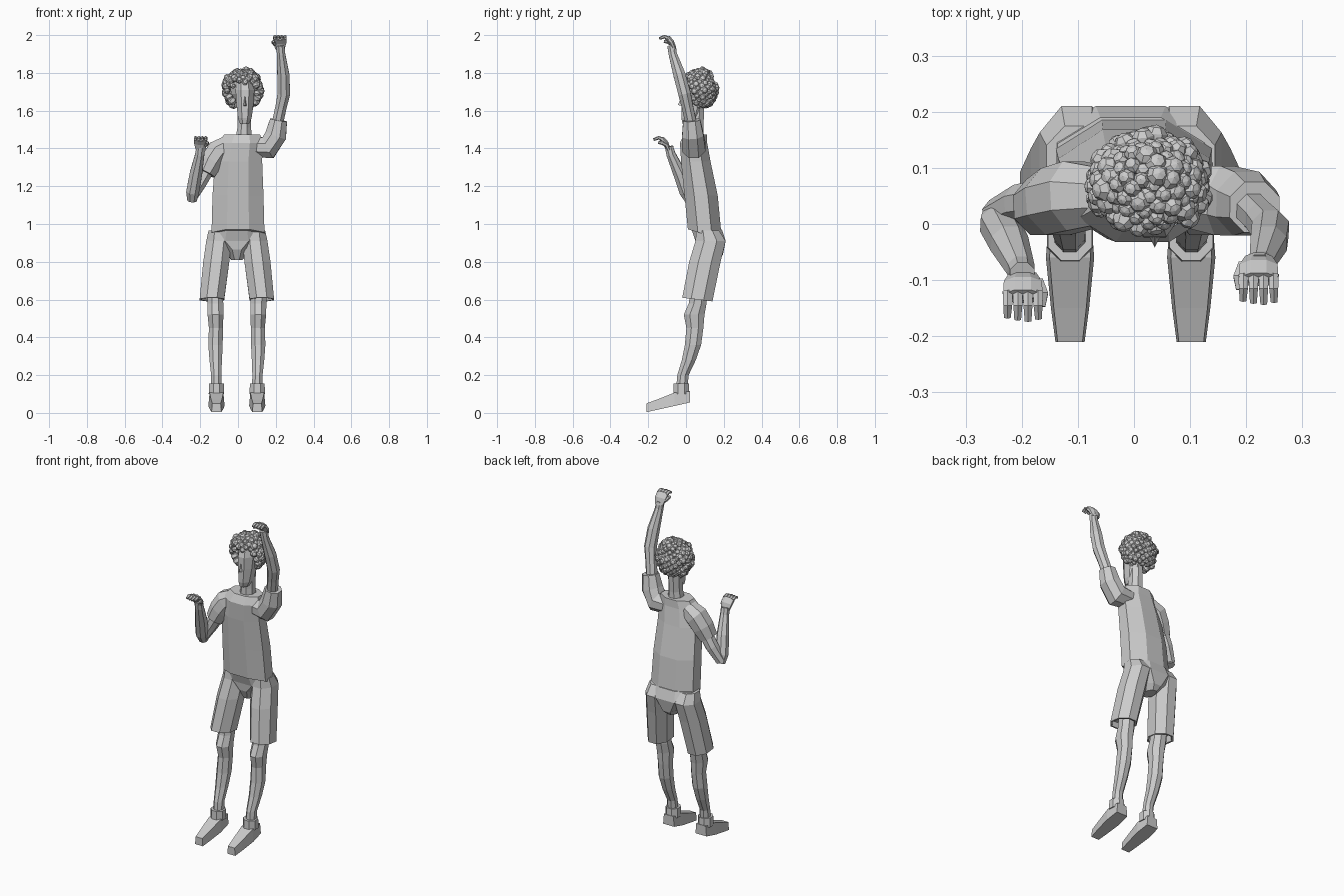
import bpy, bmesh, math, random
from mathutils import Vector, Matrix

random.seed(4)
cube = bpy.data.objects.get("Cube")
if cube:
    bpy.data.objects.remove(cube, do_unlink=True)

GREY = (0.6, 0.6, 0.6, 1)
clay = bpy.data.materials.new("plain_grey")
clay.use_nodes = True
clay.diffuse_color = GREY
clay.node_tree.nodes["Principled BSDF"].inputs["Base Color"].default_value = GREY


def finish(name, bm):
    bmesh.ops.recalc_face_normals(bm, faces=bm.faces)
    mesh = bpy.data.meshes.new(name)
    bm.to_mesh(mesh)
    bm.free()
    mesh.materials.append(clay)
    obj = bpy.data.objects.new(name, mesh)
    bpy.context.collection.objects.link(obj)
    return obj


def skin(name, rings):
    """Bridge rings of points and cap both ends."""
    bm = bmesh.new()
    loops = [[bm.verts.new(p) for p in ring] for ring in rings]
    n = len(loops[0])
    for low, high in zip(loops, loops[1:]):
        for i in range(n):
            j = (i + 1) % n
            bm.faces.new((low[i], low[j], high[j], high[i]))
    bm.faces.new(loops[0])
    bm.faces.new(loops[-1])
    return finish(name, bm)


def polygon(n):
    """Unit polygon with flat sides facing the axes."""
    k = 1 / math.cos(math.pi / n)
    return [(k * math.cos((i + 0.5) * math.tau / n), k * math.sin((i + 0.5) * math.tau / n))
            for i in range(n)]


def stack(name, levels, n=8, tilts=None):
    """Level rings: centre x, y, z and half widths; tilt slopes a ring along y."""
    tilts = tilts or {}
    return skin(name, [[(x + a * u, y + b * v, z + tilts.get(k, 0) * b * v) for u, v in polygon(n)]
                       for k, (x, y, z, a, b) in enumerate(levels)])


def tube(name, path, n=8, flat=1.0):
    """Rings across a path of x, y, z, radius; flat thins them."""
    pts = [Vector(p[:3]) for p in path]
    whole = (pts[-1] - pts[0]).normalized()
    rings = []
    for i, p in enumerate(pts):
        t = (pts[min(i + 1, len(pts) - 1)] - pts[max(i - 1, 0)]).normalized()
        if abs(whole.y) > 0.7:
            side = Vector((1, 0, 0))
            side = (side - t * side.dot(t)).normalized()
            deep = t.cross(side)
        else:
            deep = Vector((0, 1, 0))
            deep = (deep - t * deep.dot(t)).normalized()
            side = deep.cross(t)
        r = path[i][3]
        rings.append([p + side * u * r + deep * v * r * flat for u, v in polygon(n)])
    return skin(name, rings)


# Shirt and pelvis
stack("shirt", [(0, .10, .945, .14, .09), (0, .08, 1.15, .135, .088), (.003, .052, 1.33, .125, .078),
                (.015, .04, 1.43, .115, .072), (.022, .05, 1.475, .095, .06)], tilts={0: -.3})
stack("pelvis", [(-.006, .125, .81, .03, .045), (-.006, .125, .85, .06, .07),
                 (-.006, .13, .91, .15, .08), (-.006, .11, .97, .13, .08)], tilts={1: -.2})

# Shorts, legs and feet, mirrored about the stance line
STANCE = -0.006
for word, s in (("left", 1), ("right", -1)):
    def place(levels):
        return [(STANCE + s * (x - STANCE), *rest) for x, *rest in levels]

    stack(word + "_shorts_leg", place([
        (.125, .06, .64, .052, .065), (.126, .06, .60, .054, .07), (.126, .06, .60, .065, .08),
        (.103, .10, .80, .069, .083), (.09, .13, .91, .066, .08), (.088, .115, .965, .056, .06)]),
        tilts={1: -.12, 2: -.12})
    stack(word + "_lower_leg", place([
        (.102, -.022, .13, .028, .03), (.103, -.016, .20, .027, .03), (.106, .015, .28, .033, .037),
        (.107, .037, .36, .038, .043), (.105, .047, .45, .037, .045), (.107, .043, .52, .042, .055),
        (.108, .062, .58, .042, .047), (.11, .07, .66, .042, .045)]))
    stack(word + "_shoe_collar", place([(.102, -.025, .10, .041, .042), (.102, -.025, .155, .039, .04)]))
    sections = [(.02, .055, .115, .037), (-.06, .037, .108, .043), (-.15, .017, .072, .034), (-.21, .004, .05, .026)]
    cx = place([(.102, 0)])[0][0]
    skin(word + "_shoe", [[(cx - w, y, lo), (cx + w, y, lo), (cx + w * .85, y, hi), (cx - w * .85, y, hi)]
                          for y, lo, hi, w in sections])

# Raised arm
tube("left_sleeve", [(.07, .05, 1.405, .05), (.16, .042, 1.405, .062), (.2, .036, 1.47, .057),
                     (.215, .03, 1.55, .045)])
tube("left_arm", [(.18, .04, 1.42, .04), (.206, .03, 1.52, .03), (.228, .008, 1.62, .03),
                  (.243, -.008, 1.69, .033), (.24, -.035, 1.79, .032), (.228, -.07, 1.90, .022),
                  (.224, -.077, 1.945, .022)])

# Bent arm
tube("right_sleeve", [(-.05, .05, 1.42, .05), (-.105, .05, 1.385, .062), (-.14, .04, 1.33, .06),
                      (-.17, .03, 1.27, .05)])
tube("right_upper_arm", [(-.14, .045, 1.33, .038), (-.2, .035, 1.22, .035), (-.245, .015, 1.14, .028)])
tube("right_forearm", [(-.243, .02, 1.125, .025), (-.24, .0, 1.17, .034), (-.222, -.035, 1.27, .033),
                       (-.202, -.08, 1.37, .024), (-.199, -.09, 1.41, .022)])


def hand(word, wrist, inner):
    w = Vector(wrist)

    def at(x, y, z, r):
        return (w.x + x, w.y + y, w.z + z, r)

    tube(word + "_palm", [at(0, .004, -.015, .024), at(0, -.012, .022, .034), at(0, -.034, .046, .035)],
         flat=.45)
    for i in range(4):
        k = i - 1.5
        reach = .004 * abs(k - .3)
        tube(f"{word}_finger_{i + 1}", [at(k * .018, -.026, .043, .009), at(k * .018, -.05, .052, .008),
                                        at(k * .0185, -.078 + reach, .042, .006)], n=6)
    tube(word + "_thumb", [at(inner * .026, -.008, .012, .01), at(inner * .036, -.03, .024, .009),
                           at(inner * .034, -.052, .026, .006)], n=6)


hand("left", (.222, -.065, 1.94), -1)
hand("right", (-.198, -.095, 1.405), 1)

# Neck, head and nose
stack("neck", [(.03, .05, 1.44, .045, .045), (.033, .05, 1.51, .036, .042), (.034, .055, 1.62, .036, .042)])
stack("head", [(.035, .012, 1.53, .024, .03), (.036, .025, 1.56, .036, .05), (.037, .04, 1.64, .046, .065),
               (.037, .05, 1.71, .05, .073), (.034, .06, 1.78, .04, .06)])
skin("nose", [[(.027, -.022, 1.625), (.047, -.022, 1.625), (.037, -.042, 1.63)],
              [(.033, -.018, 1.68), (.041, -.018, 1.68), (.037, -.024, 1.68)]])

# Curly hair: a scalp covered in faceted curls
bm = bmesh.new()
bmesh.ops.create_uvsphere(bm, u_segments=10, v_segments=8, radius=1,
                          matrix=Matrix.Translation((.03, .083, 1.72)) @ Matrix.Diagonal((.075, .066, .08, 1)))
finish("scalp", bm)

bm = bmesh.new()
COUNT = 190
for i in range(COUNT):
    z = 1 - 2 * (i + 0.5) / COUNT
    r = math.sqrt(1 - z * z)
    a = i * math.pi * (3 - math.sqrt(5))
    d = Vector((r * math.cos(a), r * math.sin(a), z))
    face_gap = d.y < -.1 and abs(d.x - .1) < .62 and d.z < .35
    if face_gap or d.z < -.88 or (d.y < -.5 and d.z < .2):
        continue
    grow = random.uniform(.9, 1.06)
    spot = Vector((.026 + d.x * .094 * grow, .068 + d.y * .083 * grow, 1.712 + d.z * .1 * grow))
    turn = Vector((0, 0, 1)).rotation_difference(d).to_matrix().to_4x4()
    bmesh.ops.create_uvsphere(bm, u_segments=7, v_segments=5, radius=random.uniform(.015, .023),
                              matrix=Matrix.Translation(spot) @ turn)
finish("curly_hair", bm)
